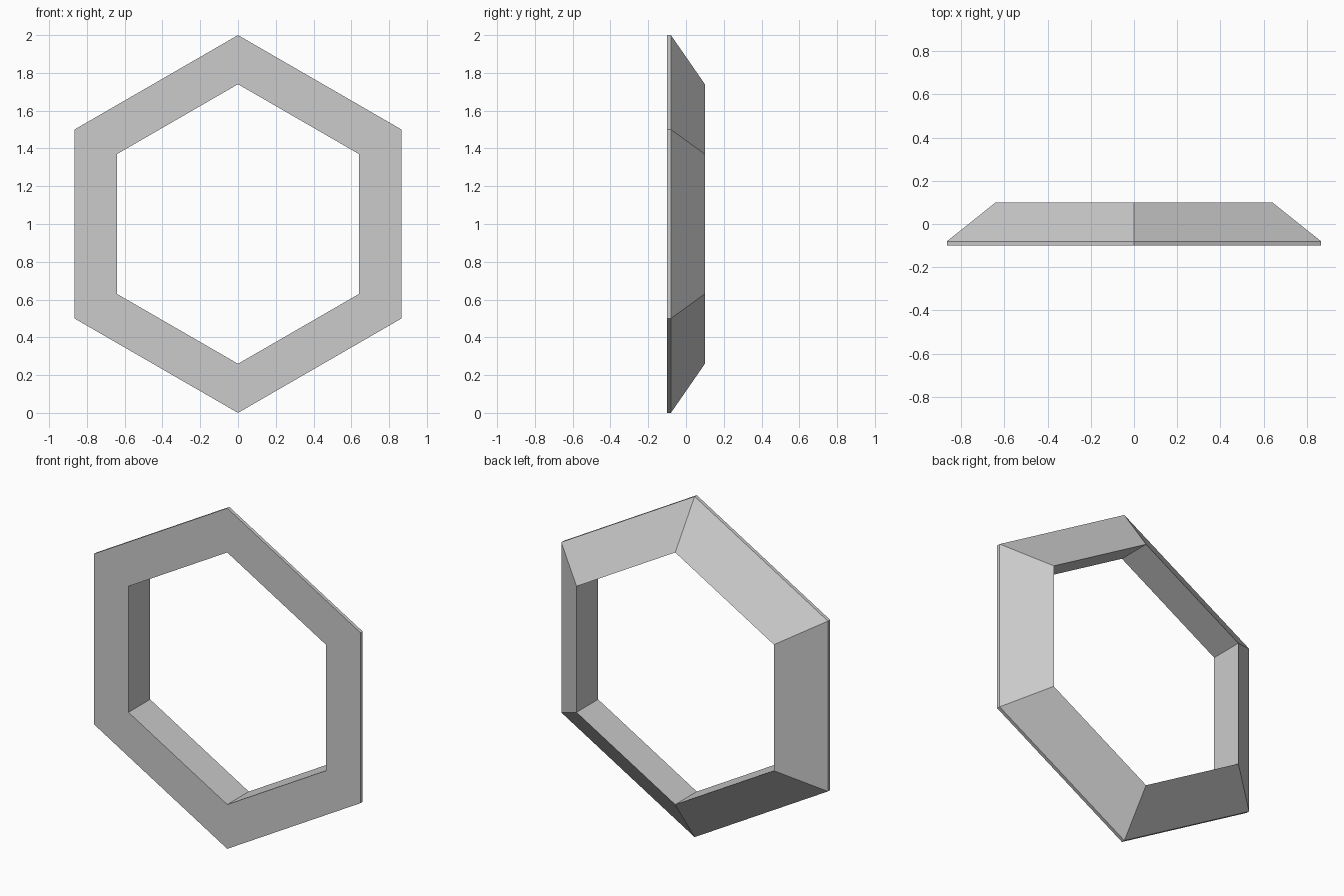
import bpy, bmesh
from math import pi, sin, cos

if "Cube" in bpy.data.objects:
    bpy.data.objects.remove(bpy.data.objects["Cube"])

SIDES = 6
# cross-section of the frame: (radius, y) from front outer rim round to front inner rim
PROFILE = [(1.0, -0.1), (1.0, -0.08), (0.74, 0.1), (0.74, -0.08), (0.74, -0.1)]


def ring(name, profile, sides, centre_z):
    """Sweep a closed cross-section round a polygon lying in the xz plane."""
    bm = bmesh.new()
    loops = []
    for i in range(sides):
        a = pi / 2 + 2 * pi * i / sides
        loops.append([bm.verts.new((r * cos(a), y, centre_z + r * sin(a)))
                      for r, y in profile])
    n = len(profile)
    for i in range(sides):
        a, b = loops[i], loops[(i + 1) % sides]
        for j in range(n):
            k = (j + 1) % n
            bm.faces.new((a[j], a[k], b[k], b[j]))
    bmesh.ops.recalc_face_normals(bm, faces=bm.faces[:])
    mesh = bpy.data.meshes.new(name)
    bm.to_mesh(mesh)
    bm.free()
    obj = bpy.data.objects.new(name, mesh)
    bpy.context.collection.objects.link(obj)
    return obj


# hexagonal frame: thin flat front plate with a bevelled back
ring("hexagon_frame", PROFILE, SIDES, 1.0)
